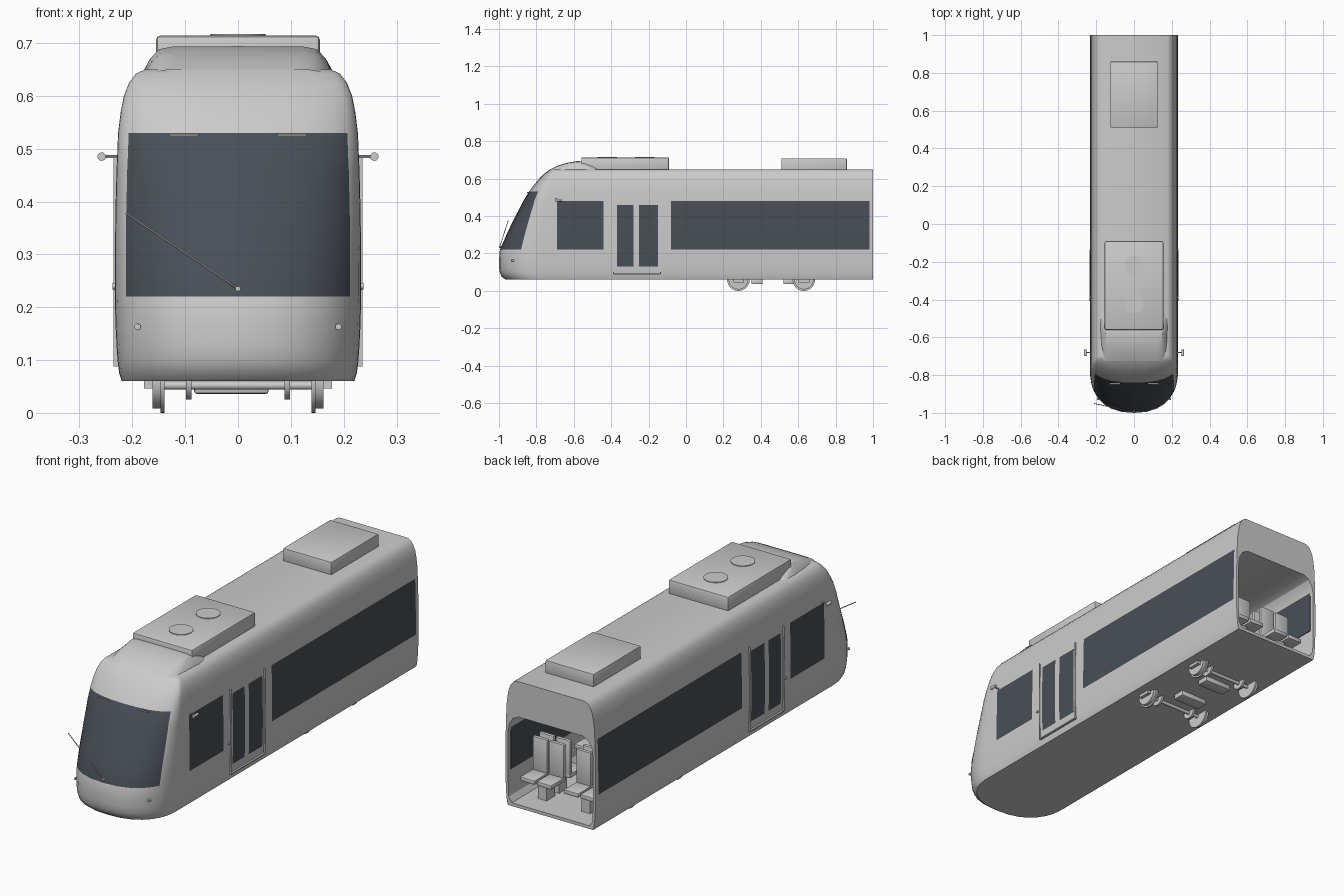
import bpy, bmesh, math
from mathutils import Matrix, Vector

old = bpy.data.objects.get("Cube")
if old:
    bpy.data.objects.remove(old, do_unlink=True)


def material(name, rgb):
    m = bpy.data.materials.new(name)
    m.use_nodes = True
    m.diffuse_color = (*rgb, 1)
    m.node_tree.nodes["Principled BSDF"].inputs["Base Color"].default_value = (*rgb, 1)
    return m


PAINT = material("light grey paint", (0.6, 0.6, 0.6))
GLASS = material("dark tinted glass", (0.065, 0.078, 0.095))


def finish(name, bm, mats=(PAINT,), smooth=True):
    bmesh.ops.recalc_face_normals(bm, faces=bm.faces)
    mesh = bpy.data.meshes.new(name)
    bm.to_mesh(mesh)
    bm.free()
    ob = bpy.data.objects.new(name, mesh)
    bpy.context.collection.objects.link(ob)
    for m in mats:
        mesh.materials.append(m)
    if smooth:
        bpy.ops.object.select_all(action="DESELECT")
        ob.select_set(True)
        bpy.context.view_layer.objects.active = ob
        bpy.ops.object.shade_smooth_by_angle(angle=math.radians(32))
    return ob


def box(name, x, y, z, mat=PAINT, bevel=0.0):
    """Box given as (min, max) on each axis."""
    bm = bmesh.new()
    bmesh.ops.create_cube(bm, size=1)
    for v in bm.verts:
        v.co = [r[0] + (c + 0.5) * (r[1] - r[0]) for c, r in zip(v.co, (x, y, z))]
    if bevel:
        bmesh.ops.bevel(bm, geom=bm.edges[:], offset=bevel, segments=2,
                        profile=0.5, affect="EDGES")
    return finish(name, bm, (mat,), bool(bevel))


def rod(name, a, b, r, r2=None, sides=24, cut_z=None):
    """Cylinder or cone from a to b, optionally trimmed above cut_z."""
    a, b = Vector(a), Vector(b)
    rot = (b - a).to_track_quat("Z", "Y").to_matrix().to_4x4()
    bm = bmesh.new()
    bmesh.ops.create_cone(bm, cap_ends=True, segments=sides, radius1=r,
                          radius2=r if r2 is None else r2, depth=(b - a).length,
                          matrix=Matrix.Translation((a + b) / 2) @ rot)
    if cut_z:
        bmesh.ops.bisect_plane(bm, geom=bm.verts[:] + bm.edges[:] + bm.faces[:],
                               plane_co=(0, 0, cut_z), plane_no=(0, 0, 1), clear_outer=True)
    return finish(name, bm)


def loft(bm, rows):
    """Skin rows of points; returns the rows of vertices and the grid of faces."""
    vs = [[bm.verts.new(p) for p in row] for row in rows]
    grid = [[bm.faces.new((p[j], p[j + 1], q[j + 1], q[j])) for j in range(len(p) - 1)]
            for p, q in zip(vs, vs[1:])]
    return vs, grid


# Body shell: stacked outlines of (height, half width, nose tip y, nose depth)
LEVELS = [(.06, .22, -.965, .2), (.075, .225, -.985, .21), (.1, .228, -.997, .22),
          (.13, .23, -1, .22), (.17, .232, -1, .22), (.22, .233, -.995, .22),
          (.3, .233, -.96, .19), (.38, .232, -.922, .16), (.46, .23, -.88, .125),
          (.48, .229, -.87, .115), (.53, .227, -.84, .095), (.57, .222, -.81, .075),
          (.6, .216, -.785, .06), (.625, .206, -.76, .045), (.642, .193, -.737, .035),
          (.65, .176, -.725, .03)]
SIDE_Y = [1, .98, -.08, -.15, -.25, -.28, -.37, -.44, -.69]
ANGLES = [0, 6, 13, 20, 26, 38, 50, 62, 76, 90]
WINDOWS = [(-.69, -.44, .22, .48), (-.37, -.28, .13, .46),
           (-.25, -.15, .13, .46), (-.08, .98, .22, .48)]
POWER = 2 / 2.3


def outline(z, w, tip, depth):
    half = [(w, y, z) for y in SIDE_Y]
    for a in ANGLES:
        c, s = max(0, math.cos(math.radians(a))), math.sin(math.radians(a))
        x = 0 if a == 90 else w * c ** POWER
        half.append((x, tip + depth * (1 - s ** POWER), z))
    return half + [(-x, y, z) for x, y, z in half[-2::-1]]


bm = bmesh.new()
rows, grid = loft(bm, [outline(*lv) for lv in LEVELS])
last = len(grid[0]) - 1
screen_start = len(SIDE_Y) + ANGLES.index(26)
for i, strip in enumerate(grid):
    z = (LEVELS[i][0] + LEVELS[i + 1][0]) / 2
    for j, f in enumerate(strip):
        k = min(j, last - j)
        if k < len(SIDE_Y) - 1:
            y = (SIDE_Y[k] + SIDE_Y[k + 1]) / 2
            f.material_index = any(a < y < b and c < z < d for a, b, c, d in WINDOWS)
        else:
            f.material_index = k >= screen_start and .22 < z < .53
bm.faces.new(rows[0])
bm.faces.new(rows[-1])
finish("body_shell", bm, (PAINT, GLASS))

# Saloon lining and the open rear frame
half = [(.2, .075), (.217, .1), (.22, .22), (.22, .4), (.213, .44), (.195, .47), (.165, .485)]
inner = half + [(-x, z) for x, z in reversed(half)]
bm = bmesh.new()
rows, _ = loft(bm, [[(x, y, z) for x, z in inner + inner[:1]] for y in (1, -.6)])
bm.faces.new(rows[1][:-1])
bmesh.ops.remove_doubles(bm, verts=bm.verts, dist=1e-5)
finish("saloon_lining", bm)

outer = [(w, z) for z, w, _, _ in LEVELS]
outer += [(-x, z) for x, z in reversed(outer)]
bm = bmesh.new()
for ring in (outer, inner):
    vs = [bm.verts.new((x, 1, z)) for x, z in ring]
    for a, b in zip(vs, vs[1:] + vs[:1]):
        bm.edges.new((a, b))
bmesh.ops.triangle_fill(bm, use_beauty=True, edges=bm.edges[:], normal=(0, 1, 0))
finish("rear_frame", bm, smooth=False)

# Roof fairing: (y, base half width, top half width, top height)
FAIRING = [(-.725, .155, .13, .65), (-.69, .168, .14, .668), (-.64, .175, .147, .684),
           (-.58, .178, .15, .694), (-.54, .18, .15, .69), (-.5, .178, .15, .672),
           (-.47, .172, .15, .65)]
sections = []
for y, base, top, z in FAIRING:
    h = z - .645
    side = [(base, y, .645), (base * .6 + top * .4, y, .645 + .5 * h),
            (top, y, .645 + .88 * h), (top - .025, y, z - .02 * h), (0, y, z)]
    sections.append(side + [(-a, b, c) for a, b, c in side[-2::-1]])
bm = bmesh.new()
loft(bm, sections)
finish("roof_fairing", bm)

# Roof equipment
box("front_roof_unit", (-.155, .155), (-.56, -.09), (.64, .714), bevel=.008)
box("rear_roof_unit", (-.125, .125), (.51, .86), (.64, .708), bevel=.004)
for y in (-.42, -.22):
    rod("roof_fan", (0, y, .7), (0, y, .717), .052, sides=32)

# Wiper
rod("wiper_arm", (0, -.996, .235), (-.212, -.95, .378), .002, sides=8)
rod("wiper_pivot", (0, -.97, .235), (0, -.999, .235), .005, sides=12)

for s, side in ((1, "left"), (-1, "right")):
    # Mirrors, lamps and windscreen brackets
    rod(side + "_mirror_arm", (s * .222, -.68, .485), (s * .258, -.68, .485), .003, sides=8)
    rod(side + "_mirror", (s * .258, -.698, .485), (s * .258, -.665, .485), .008, .006, 16)
    rod(side + "_lamp", (s * .19, -.92, .163), (s * .19, -.932, .163), .006, sides=12)
    box(side + "_screen_bracket", sorted((s * .075, s * .13)), (-.85, -.842), (.524, .528))

    # Door frame, sill and grab rail
    xs = sorted((s * .226, s * .236))
    for y in (-.387, -.137):
        box(side + "_door_post", xs, (y - .002, y + .002), (.09, .485))
    box(side + "_door_sill", xs, (-.387, -.137), (.088, .093))
    rod(side + "_door_button", (s * .228, -.4, .24), (s * .238, -.4, .24), .006, sides=12)

    # Inner face of the long window
    box(side + "_inner_glass", sorted((s * .217, s * .221)), (-.08, .98), (.22, .42), GLASS)

    # Seats in back-to-back pairs
    for y, facing in ((.84, 1), (.81, -1), (.44, 1), (.41, -1), (.04, 1), (.01, -1)):
        for x in (.07, .155):
            xr = sorted((s * (x - .038), s * (x + .038)))
            box("seat_cushion", xr, sorted((y, y + facing * .11)), (.16, .18), bevel=.004)
            box("seat_back", xr, sorted((y, y + facing * .018)), (.16, .335), bevel=.004)
        box("seat_leg", sorted((s * .09, s * .135)), sorted((y, y + facing * .06)), (.075, .162))

    # Wheels, brake discs and axle boxes
    for y in (.28, .63):
        def disc(name, x0, x1, r):
            rod(name, (s * x0, y, .06), (s * x1, y, .06), r, sides=40, cut_z=.066)
        disc("wheel_tread", .142, .162, .052)
        disc("wheel_flange", .139, .147, .06)
        disc("brake_disc", .088, .098, .035)
        box("axle_box", sorted((s * .155, s * .178)), (y - .03, y + .03), (.046, .062))

# Axles and bogie motors
for y, motor_y in ((.28, .38), (.63, .55)):
    rod("axle", (-.15, y, .052), (.15, y, .052), .008, sides=16)
    box("bogie_motor", (-.083, .058), (motor_y - .03, motor_y + .03), (.036, .062), bevel=.005)
